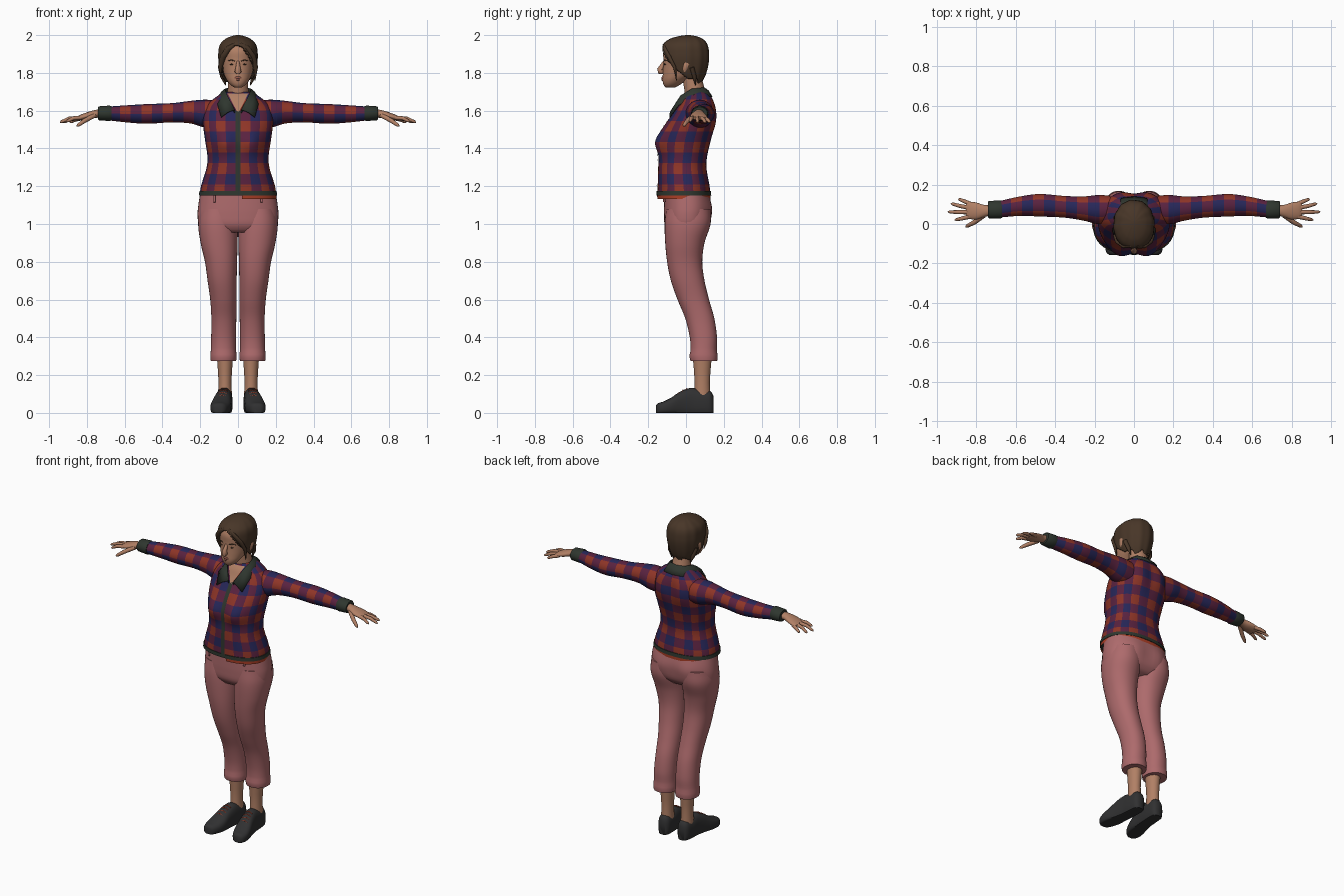
import bpy, bmesh, math
from mathutils import Vector

def mat(name, r, g, b):
    m = bpy.data.materials.new(name)
    m.diffuse_color = (r, g, b, 1)
    return m

RED = mat("plaid red", .27, .035, .02)
NAVY = mat("plaid navy", .02, .02, .10)
PURPLE = mat("plaid purple", .10, .016, .05)
TRIM = mat("dark green grey trim", .028, .037, .028)
PINK = mat("dusty pink trousers", .42, .145, .15)
SKIN = mat("skin", .44, .215, .13)
HAIR = mat("brown hair", .065, .037, .021)
SHOE = mat("charcoal shoe", .03, .03, .031)
LINING = mat("orange red lining", .42, .05, .02)
LIP = mat("lip", .32, .11, .08)
P = 2.3  # superellipse power of body sections

def K(keys, u):
    """Smooth interpolation of key rows (first column is the parameter)."""
    u = min(max(u, keys[0][0]), keys[-1][0])
    i = max(k for k in range(len(keys) - 1) if keys[k][0] <= u)
    a, b = keys[i], keys[i + 1]
    p, q = keys[max(i - 1, 0)], keys[min(i + 2, len(keys) - 1)]
    h = b[0] - a[0]
    t = (u - a[0]) / h
    out = []
    for c in range(1, len(a)):
        m0 = (b[c] - p[c]) / (b[0] - p[0]) * h
        m1 = (q[c] - a[c]) / (q[0] - a[0]) * h
        out.append((2*t**3 - 3*t*t + 1)*a[c] + (t**3 - 2*t*t + t)*m0
                   + (3*t*t - 2*t**3)*b[c] + (t**3 - t*t)*m1)
    return out

def steps(a, b, n):
    return [a + (b - a) * i / n for i in range(n + 1)]

def loft(name, rings, mats, rule=None, closed=True, caps=True, drop=None, thick=0):
    bm = bmesh.new()
    vs = [[bm.verts.new(p) for p in r] for r in rings]
    n = len(rings[0])
    for j in range(len(rings) - 1):
        for i in range(n if closed else n - 1):
            k = (i + 1) % n
            f = bm.faces.new((vs[j][i], vs[j][k], vs[j+1][k], vs[j+1][i]))
            f.material_index = rule(i, j) if rule else 0
    if caps and closed:
        bm.faces.new(vs[0][::-1])
        bm.faces.new(vs[-1])
    if drop:
        bad = [f for f in bm.faces if drop(f.calc_center_median())]
        bmesh.ops.delete(bm, geom=bad, context='FACES')
    bmesh.ops.recalc_face_normals(bm, faces=bm.faces[:])
    me = bpy.data.meshes.new(name)
    bm.to_mesh(me)
    bm.free()
    for m in mats:
        me.materials.append(m)
    me.shade_smooth()
    me.set_sharp_from_angle(angle=math.radians(50))
    ob = bpy.data.objects.new(name, me)
    bpy.context.collection.objects.link(ob)
    if thick:
        s = ob.modifiers.new("thickness", 'SOLIDIFY')
        s.thickness = thick
        s.offset = -1
    return ob

def sp(v, p):
    return math.copysign(abs(v) ** (2 / p), v)

def ring(z, hw, yf, yb, n=40, x0=0, p=P):
    yc, hd = (yf + yb) / 2, (yb - yf) / 2
    return [(x0 + hw * sp(math.cos(t), p), yc + hd * sp(math.sin(t), p), z)
            for t in (-math.pi/2 + 2*math.pi*i/n for i in range(n))]

def tube(name, pts, radii, m, flat=1, n=12, up=(0, 0, 1)):
    pts = [Vector(p) for p in pts]
    rings = []
    for i, p in enumerate(pts):
        d = (pts[min(i+1, len(pts)-1)] - pts[max(i-1, 0)]).normalized()
        a = d.cross(Vector(up)).normalized()
        b = a.cross(d)
        rings.append([p + a*radii[i]*math.cos(2*math.pi*k/n)
                      + b*radii[i]*flat*math.sin(2*math.pi*k/n) for k in range(n)])
    return loft(name, rings, [m])

def gauss(x, z, cx, cz, sx, sz):
    return math.exp(-((abs(x) - cx)/sx)**2 - ((z - cz)/sz)**2)

# --- shirt body
TORSO = [(1.15, .203, -.152, .13), (1.2, .196, -.15, .125), (1.3, .166, -.147, .108),
         (1.36, .162, -.142, .112), (1.44, .174, -.142, .13), (1.52, .184, -.113, .147),
         (1.58, .184, -.075, .15), (1.63, .165, -.045, .147), (1.67, .12, -.025, .135),
         (1.70, .075, 0, .115)]

def chest(x, z):
    return .03 * gauss(x, z, .08, 1.435, .06, .07)

def torso_ring(z, off=0, n=80):
    hw, yf, yb = K(TORSO, z)
    yc = (yf + yb) / 2
    out = []
    for x, y, zz in ring(z, hw + off, yf - off, yb + off, n):
        w = (y - yc) / ((yb - yf) / 2)
        y += -chest(x, z) * -w if w < 0 else .016 * w * gauss(x, z, .075, 1.57, .06, .09)
        out.append((x, y, zz))
    return out

def front_y(x, z):
    hw, yf, yb = K(TORSO, z)
    c = min(abs(x) / hw, 1)
    return (yf + yb)/2 - (yb - yf)/2 * (1 - c**P)**(1/P) - chest(x, z)

def plaid(nc):
    return lambda i, j: {0: 0, 1: 2, 2: 1}[(i // nc) % 2 + (j // 4) % 2]

TARTAN = [RED, NAVY, PURPLE]
loft("shirt_body", [torso_ring(z) for z in steps(1.154, 1.70, 39)], TARTAN, plaid(4))
loft("shirt_hem", [torso_ring(z, .004) for z in (1.152, 1.163, 1.174)], [TRIM])
loft("shirt_lining", [torso_ring(z, o) for z, o in ((1.133, .0), (1.158, .002))], [LINING],
     drop=lambda c: c.y < 0.02 and c.x < .02)
loft("button_placket", [[(x, front_y(x, z) - .005, z) for x in (-.012, 0, .012)]
                        for z in steps(1.155, 1.6, 24)], [TRIM], closed=False)
loft("open_neckline", [[(u*(z-1.585)*.52, front_y(u*(z-1.585)*.52, z) - .005, z)
                        for u in (-1, -.5, 0, .5, 1)] for z in steps(1.588, 1.69, 10)],
     [SKIN], closed=False)

# --- collar: inner edge folded over to an outer edge with points
inner = [(0, .10, 1.722), (.05, .085, 1.722), (.07, .03, 1.716), (.056, -.03, 1.68),
         (.016, front_y(.016, 1.605) - .014, 1.605)]
outer = [(0, .14, 1.675), (.065, .132, 1.677), (.108, .045, 1.668),
         (.108, front_y(.108, 1.63) - .014, 1.63), (.09, front_y(.09, 1.566) - .014, 1.566)]
mirror = lambda pts: [(-x, y, z) for x, y, z in pts[:0:-1]] + pts
mid = [((a[0]+b[0])/2, (a[1]+b[1])/2 - (.004 if a[1] < 0 else 0), (a[2]+b[2])/2 + .008)
       for a, b in zip(inner, outer)]
base = [(x*.92, y - .006 if y > 0 else y + .012, z - .04) for x, y, z in inner]
loft("shirt_collar", [mirror(r) for r in (base, inner, mid, outer)], [TRIM],
     closed=False, thick=.006)

# --- hips
HIP = [(.955, .17, -.085, .085), (.99, .205, -.111, .118), (1.05, .214, -.117, .13),
       (1.1, .21, -.117, .132), (1.17, .199, -.115, .12)]
hips = [[(x, y + (.012 * gauss(x, z, .09, 1.06, .06, .07) if y > .03 else 0), z)
         for x, y, z in ring(z, *K(HIP, z), n=48)] for z in steps(.955, 1.17, 14)]
loft("trouser_hips", hips, [PINK])

LEG = [(.275, .077, .067, .024, .165), (.3, .077, .07, .018, .168), (.33, .077, .067, .024, .163),
       (.4, .076, .066, .02, .164), (.5, .075, .066, -.004, .15), (.6, .077, .07, -.045, .122),
       (.7, .084, .077, -.08, .098), (.8, .09, .085, -.10, .086), (.9, .1, .098, -.11, .098),
       (1.0, .106, .105, -.113, .13), (1.08, .104, .098, -.105, .13)]
FOOT = [(-.158, .103, .02, .04), (-.15, .102, .034, .05), (-.12, .098, .048, .06),
        (-.08, .09, .053, .08), (-.02, .08, .046, .118), (.03, .073, .043, .132),
        (.08, .07, .042, .122), (.13, .068, .036, .115), (.145, .068, .022, .09)]
ARM = [(.10, .075, 1.58, .066, .074), (.18, .073, 1.585, .074, .073), (.25, .078, 1.592, .062, .06),
       (.35, .087, 1.589, .055, .051), (.48, .095, 1.583, .057, .052), (.58, .09, 1.583, .049, .046),
       (.68, .075, 1.585, .042, .037)]

def arm_ring(s, x, yc, zc, ry, rz, n=48):
    return [(s*x, yc + ry*math.cos(2*math.pi*i/n), zc + rz*math.sin(2*math.pi*i/n))
            for i in range(n)]

for s, side in ((-1, "right"), (1, "left")):
    # legs, ankles and shoes
    legs = []
    for z in steps(.275, 1.08, 46):
        xc, hw, yf, yb = K(LEG, z)
        legs.append(ring(z, hw, yf, yb, 36, s*xc, 2.15))
    loft(side + "_trouser_leg", legs, [PINK])
    loft(side + "_ankle", [ring(z, r, .085 - r*1.15, .085 + r*1.2, 24, s*.069, 2)
                           for z, r in ((.09, .037), (.16, .034), (.22, .037), (.3, .043))], [SKIN])
    shoe = []
    for y in steps(-.158, .145, 36):
        xc, hw, top = K(FOOT, y)
        shoe.append([(s*xc + hw*sp(math.cos(t), 2.6),
                      y, max(0, top*.42 + top*.58*sp(math.sin(t), 2.6)))
                     for t in (2*math.pi*i/28 for i in range(28))])
    loft(side + "_shoe", shoe, [SHOE])
    for y in (-.06, -.04, -.02, 0):
        xc, hw, top = K(FOOT, y)
        tube(side + "_lace", [(s*xc - .024, y, top - .006), (s*xc, y + .004, top + .002),
                              (s*xc + .024, y, top - .006)], [.003]*3, LINING, n=6)
    tube(side + "_belt_loop", [(s*.125, -.112, 1.16), (s*.125, -.116, 1.115)], [.006]*2,
         PINK, n=8, up=(0, 1, 0))
    # sleeves and cuffs
    loft(side + "_sleeve", [arm_ring(s, x, *K(ARM, x)) for x in steps(.12, .68, 40)],
         TARTAN, plaid(8))
    loft(side + "_cuff", [arm_ring(s, x, .073, 1.586, a, b) for x, a, b in
                          ((.67, .043, .038), (.68, .046, .041), (.735, .044, .037), (.74, .04, .033))],
         [TRIM])
    # hand
    HAND = [(.72, .07, 1.586, .026, .022), (.76, .066, 1.582, .031, .021),
            (.80, .066, 1.572, .043, .019), (.84, .07, 1.562, .043, .014), (.852, .07, 1.56, .036, .008)]
    loft(side + "_palm", [arm_ring(s, x, *K(HAND, x), 24) for x in steps(.72, .852, 14)], [SKIN])
    for part, a, b, tip in (("index", (.83, .038, 1.563), (.872, .028, 1.56), (.908, .02, 1.542)),
                            ("middle", (.835, .06, 1.563), (.895, .06, 1.558), (.943, .062, 1.538)),
                            ("ring", (.835, .082, 1.562), (.885, .092, 1.555), (.928, .104, 1.537)),
                            ("little", (.825, .1, 1.56), (.86, .115, 1.552), (.89, .127, 1.538)),
                            ("thumb", (.76, .045, 1.575), (.81, .008, 1.548), (.853, -.014, 1.518))):
        a, b, tip = (Vector((s*v[0], v[1], v[2])) for v in (a, b, tip))
        r = .011 if part != "thumb" else .013
        tube(side + "_" + part, [a, b, b.lerp(tip, .8), tip], [r, r*.92, r*.7, r*.25], SKIN)

# --- neck and head
loft("neck", [ring(z, w, yc - w, yc + w, 28, 0, 2) for z, w, yc in
              ((1.6, .07, .06), (1.66, .062, .055), (1.7, .055, .048), (1.76, .052, .035), (1.82, .05, .03))],
     [SKIN])
HEAD = [(1.722, .018, -.108, -.06), (1.735, .038, -.118, -.035), (1.76, .058, -.124, .0),
        (1.79, .073, -.123, .05), (1.83, .083, -.121, .085), (1.87, .088, -.12, .10),
        (1.92, .086, -.118, .10), (1.96, .066, -.09, .085), (1.985, .03, -.04, .05)]
loft("head", [ring(z, *K(HEAD, z), n=40, p=2.1) for z in steps(1.722, 1.985, 30)], [SKIN])
tube("nose", [(0, -.108, 1.868), (0, -.123, 1.845), (0, -.138, 1.818), (0, -.134, 1.808), (0, -.12, 1.802)],
     [.007, .010, .015, .018, .010], SKIN, up=(0, -1, 0))
tube("upper_lip", [(-.025, -.112, 1.77), (-.008, -.124, 1.775), (.008, -.124, 1.775), (.025, -.112, 1.77)],
     [.002, .006, .006, .002], LIP)
tube("lower_lip", [(-.022, -.112, 1.768), (0, -.124, 1.764), (.022, -.112, 1.768)], [.002, .007, .002], LIP)
for s, side in ((-1, "right"), (1, "left")):
    tube(side + "_eye", [(s*.02, -.113, 1.843), (s*.033, -.112, 1.846), (s*.047, -.101, 1.844)],
         [.002, .006, .002], HAIR, .7)
    tube(side + "_brow", [(s*.015, -.117, 1.862), (s*.036, -.112, 1.869), (s*.056, -.098, 1.863)],
         [.003, .004, .002], HAIR, .8)
    tube(side + "_ear", [(s*.084, -.008, 1.795), (s*.092, -.005, 1.82), (s*.096, .004, 1.85), (s*.09, .005, 1.865)],
         [.006, .014, .017, .006], SKIN, .5, up=(1, 0, 0))

# --- hair cap with a swept fringe, plus loose locks
CAP = [(1.745, .064, -.02, .082), (1.79, .088, -.10, .104), (1.85, .101, -.127, .119),
       (1.90, .104, -.132, .122), (1.95, .095, -.122, .113), (1.98, .066, -.085, .088),
       (1.994, .036, -.04, .055), (2.0, .01, -.0, .02)]
caps = []
for z in steps(1.745, 1.96, 36) + steps(1.964, 2.0, 10):
    r = ring(z, *K(CAP, z), n=96, p=2.1)
    caps.append([(x*(1 + .012*math.sin(i*math.pi/4)), y + .0012*math.sin(i*math.pi/4), h)
                 for i, (x, y, h) in enumerate(r)])

def bare(c):
    cut = -.055 + max(0, 1.82 - c.z) * 1.3
    ragged = 1.757 + .012*math.sin(c.x*110)
    return (c.y < cut and c.z < 1.95 - 12*(c.x + .012)**2) or c.z < ragged

loft("hair_cap", caps, [HAIR], drop=bare, thick=.012)
for s, side in ((-1, "right"), (1, "left")):
    tube(side + "_fringe_lock", [(s*.012, -.112, 1.955), (s*.05, -.114, 1.93), (s*.08, -.09, 1.885),
                                 (s*.094, -.06, 1.83), (s*.09, -.05, 1.775 - s*.015)],
         [.008, .014, .016, .012, .002], HAIR, .7, up=(0, 1, 0))
    tube(side + "_nape_lock", [(s*.09, .03, 1.83), (s*.08, .045, 1.78), (s*.066, .05, 1.735)],
         [.016, .014, .002], HAIR, .8, up=(0, 1, 0))
